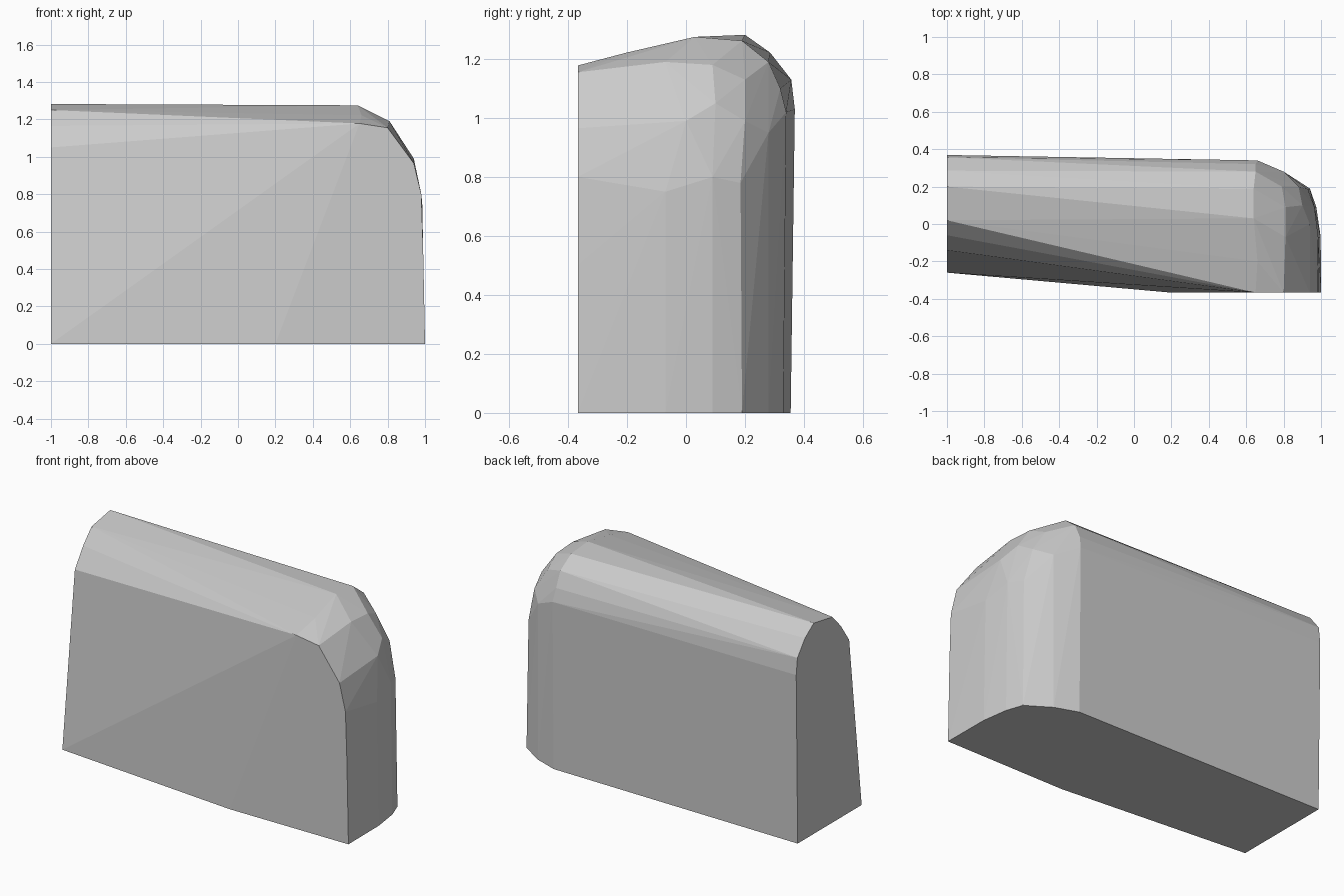
import bpy, bmesh

if "Cube" in bpy.data.objects:
    bpy.data.objects.remove(bpy.data.objects["Cube"])

# flat left end, as (y, z)
left_end = [(-.26, 0), (-.14, 1.05), (-.06, 1.165), (.02, 1.25), (.2, 1.282),
            (.285, 1.222), (.357, 1.13), (.369, 1.03), (.355, 0)]

# rounded front edge in the plane y = -0.367, as (x, z)
front_edge = [(.2, 0), (1, 0), (.99, .5), (.98, .8), (.94, .965), (.8, 1.155), (.65, 1.178)]

# base outline around the right end, as (x, y)
base = [(.998, -.07), (.975, .09), (.94, .19), (.8, .28), (.66, .33)]

# rounded upper right corner
corner = [(.985, -.07, .75), (.965, .09, .8), (.93, .185, .78), (.8, .28, .95), (.66, .34, 1.02),
          (.94, 0, .99), (.9, .1, 1.05), (.88, .2, .99),
          (.81, -.07, 1.19), (.81, .09, 1.18), (.79, .2, 1.13),
          (.64, .03, 1.275), (.64, .19, 1.262), (.65, .28, 1.19), (.65, .32, 1.1), (.66, -.2, 1.222)]

points = [(-1, y, z) for y, z in left_end]
points += [(x, -.367, z) for x, z in front_edge]
points += [(x, y, 0) for x, y in base] + corner

# wrap all sections in one faceted skin
bm = bmesh.new()
for p in points:
    bm.verts.new(p)
hull = bmesh.ops.convex_hull(bm, input=bm.verts[:])
spare = {g for g in hull["geom_interior"] + hull["geom_unused"] if isinstance(g, bmesh.types.BMVert)}
bmesh.ops.delete(bm, geom=list(spare), context='VERTS')
bmesh.ops.dissolve_limit(bm, angle_limit=.005, verts=bm.verts[:], edges=bm.edges[:])
bmesh.ops.recalc_face_normals(bm, faces=bm.faces[:])

mesh = bpy.data.meshes.new("rounded_block")
bm.to_mesh(mesh)
bm.free()
bpy.context.collection.objects.link(bpy.data.objects.new("rounded_block", mesh))
